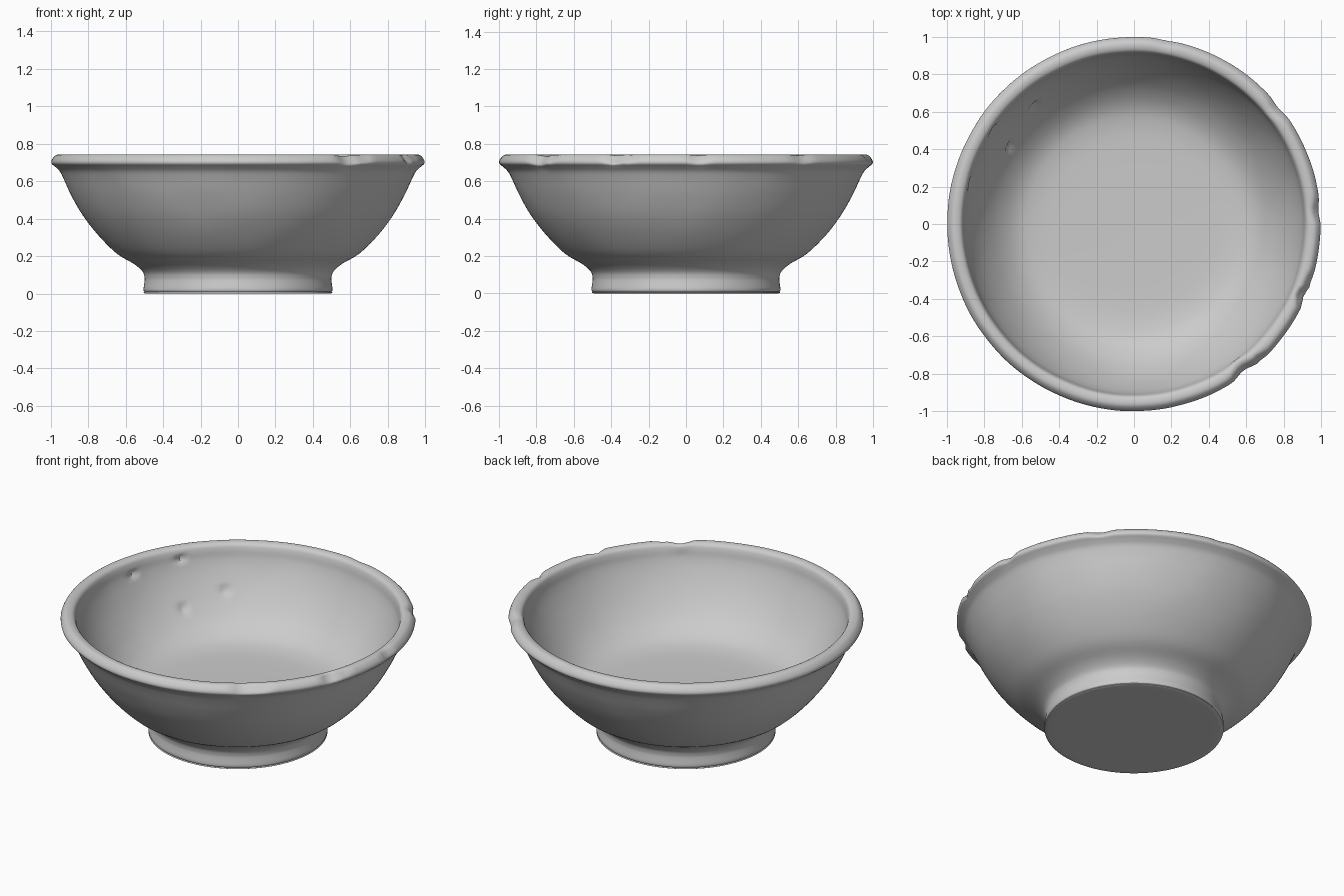
import bpy, bmesh, math
from mathutils import Vector, noise

cube = bpy.data.objects.get("Cube")
if cube:
    bpy.data.objects.remove(cube)

SEGMENTS = 200
STEPS = 4

# Cross-section (radius, height): outside from the base up, over the rim, down inside
PROFILE = [(0.0, 0.0), (0.25, 0.0), (0.48, 0.0), (0.50, 0.01), (0.505, 0.025),
           (0.50, 0.06), (0.499, 0.085), (0.51, 0.118), (0.555, 0.158), (0.65, 0.215),
           (0.75, 0.315), (0.83, 0.42), (0.89, 0.525), (0.93, 0.61), (0.952, 0.652),
           (0.976, 0.676), (0.997, 0.695), (0.994, 0.717), (0.972, 0.74), (0.945, 0.743),
           (0.922, 0.732), (0.911, 0.705), (0.902, 0.66), (0.88, 0.60), (0.84, 0.52),
           (0.785, 0.435), (0.72, 0.36), (0.64, 0.30), (0.55, 0.27), (0.40, 0.258),
           (0.0, 0.255)]


def smooth_path(points, steps):
    """Catmull-Rom curve through the points."""
    pts = [Vector(p) for p in points]
    ext = [pts[0]] + pts + [pts[-1]]
    path = []
    for a, b, c, d in zip(ext, ext[1:], ext[2:], ext[3:]):
        for i in range(steps):
            t = i / steps
            path.append(0.5 * (2 * b + (c - a) * t + (2 * a - 5 * b + 4 * c - d) * t * t
                               + (3 * b - a - 3 * c + d) * t ** 3))
    return path + [pts[-1]]


def ring_point(degrees, radius, z):
    a = math.radians(degrees)
    return Vector((radius * math.cos(a), radius * math.sin(a), z))


def dent(bm, centre, size, push):
    """Push the surface near centre with a soft falloff."""
    for v in bm.verts:
        d = (v.co - centre).length / size
        if d < 1:
            v.co += push * (1 - d * d) ** 2


# Turned bowl
bm = bmesh.new()
path = [bm.verts.new((max(p.x, 0), 0, max(p.y, 0))) for p in smooth_path(PROFILE, STEPS)]
edges = [bm.edges.new(pair) for pair in zip(path, path[1:])]
bmesh.ops.spin(bm, geom=path + edges, cent=(0, 0, 0), axis=(0, 0, 1),
               angle=2 * math.pi, steps=SEGMENTS, use_merge=True)
bmesh.ops.remove_doubles(bm, verts=bm.verts, dist=0.0004)

# Slight hand-made unevenness
for v in bm.verts:
    if v.co.z > 0.02:
        wobble = noise.noise(v.co * 5) * 0.003
        v.co.x *= 1 + wobble
        v.co.y *= 1 + wobble

# Chips along the outer rim: angle, size, depth
for degrees, size, depth in [(-53, 0.10, 0.03), (-47, 0.06, 0.015), (-23, 0.07, 0.028),
                             (-18, 0.06, 0.012), (4, 0.08, 0.018), (39, 0.09, 0.015),
                             (80, 0.08, 0.006)]:
    centre = ring_point(degrees, 0.985, 0.73)
    inward = Vector((-centre.x, -centre.y, -0.5)).normalized()
    dent(bm, centre, size, inward * depth)

# Small pits in the inner wall: angle, radius, height
for degrees, radius, z in [(148, 0.78, 0.43), (130, 0.825, 0.495),
                           (166, 0.90, 0.66), (146, 0.905, 0.68)]:
    centre = ring_point(degrees, radius, z)
    outward = Vector((centre.x, centre.y, -0.3)).normalized()
    dent(bm, centre, 0.035, outward * 0.025)

bmesh.ops.recalc_face_normals(bm, faces=bm.faces)
mesh = bpy.data.meshes.new("bowl")
bm.to_mesh(mesh)
bm.free()
bowl = bpy.data.objects.new("bowl", mesh)
bpy.context.collection.objects.link(bowl)

# Plain grey clay
clay = bpy.data.materials.new("grey clay")
clay.use_nodes = True
colour = (0.6, 0.6, 0.6, 1)
clay.diffuse_color = colour
clay.node_tree.nodes["Principled BSDF"].inputs["Base Color"].default_value = colour
mesh.materials.append(clay)

bpy.context.view_layer.objects.active = bowl
bowl.select_set(True)
bpy.ops.object.shade_smooth_by_angle(angle=math.radians(50))
